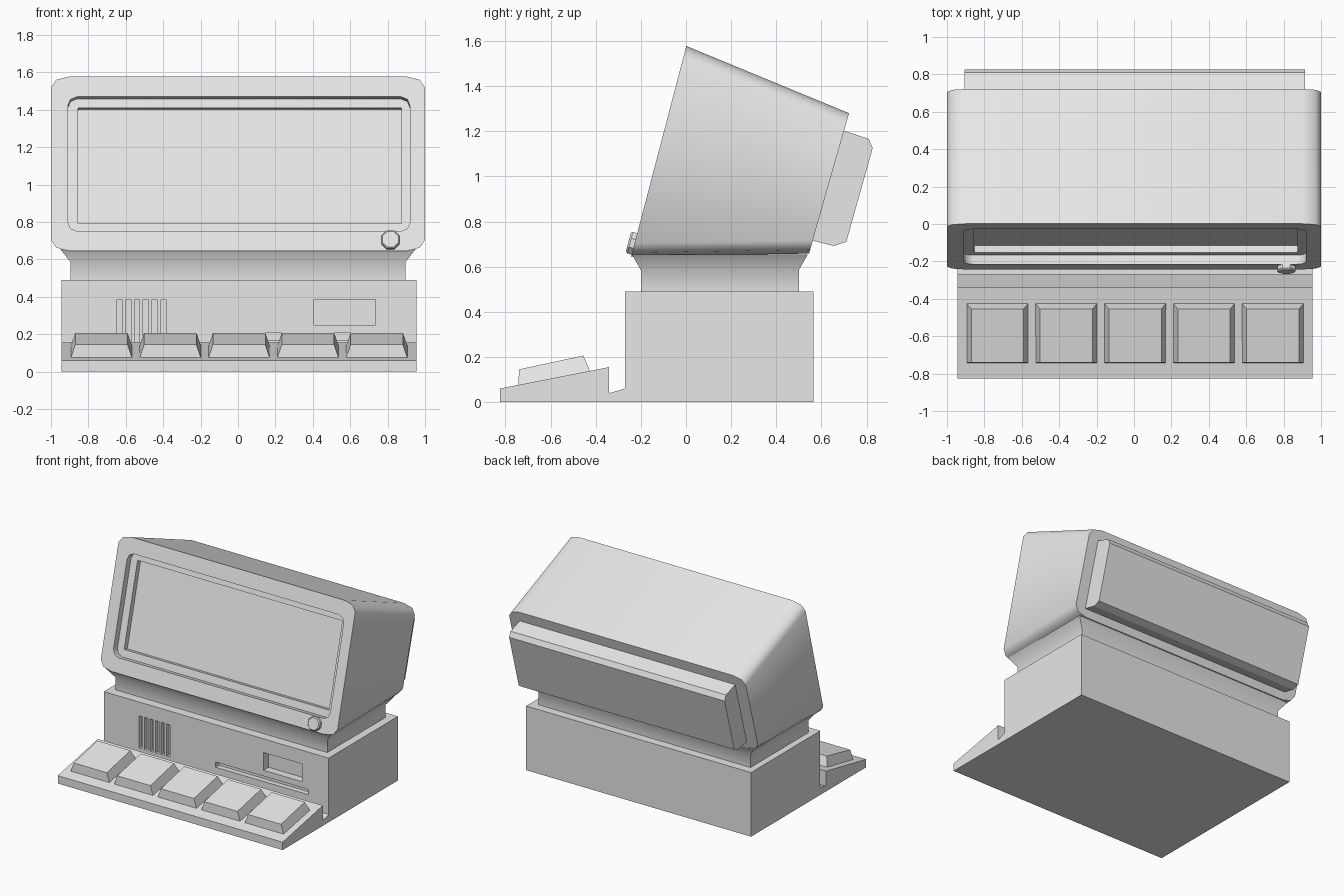
import bpy, bmesh, math
from mathutils import Vector

cube = bpy.data.objects.get("Cube")
if cube:
    bpy.data.objects.remove(cube)

grey = bpy.data.materials.new("plain_grey")
grey.use_nodes = True
grey.diffuse_color = (0.8, 0.8, 0.8, 1)
grey.node_tree.nodes["Principled BSDF"].inputs["Base Color"].default_value = (0.8, 0.8, 0.8, 1)


def loft(name, loops, smooth=None):
    """Skin matching closed loops and cap both ends."""
    bm = bmesh.new()
    rings = [[bm.verts.new(p) for p in loop] for loop in loops]
    for a, b in zip(rings, rings[1:]):
        for i in range(len(a)):
            j = (i + 1) % len(a)
            bm.faces.new((a[i], a[j], b[j], b[i]))
    bm.faces.new(rings[0])
    bm.faces.new(rings[-1])
    bmesh.ops.recalc_face_normals(bm, faces=bm.faces)
    mesh = bpy.data.meshes.new(name)
    bm.to_mesh(mesh)
    bm.free()
    mesh.materials.append(grey)
    ob = bpy.data.objects.new(name, mesh)
    bpy.context.collection.objects.link(ob)
    if smooth:
        bpy.ops.object.select_all(action='DESELECT')
        ob.select_set(True)
        bpy.context.view_layer.objects.active = ob
        bpy.ops.object.shade_smooth_by_angle(angle=math.radians(smooth))
    return ob


def extrude_x(name, profile, x0, x1):
    return loft(name, [[(x, y, z) for y, z in profile] for x in (x0, x1)])


def rect(x0, x1, y0, y1, z):
    return [(x0, y0, z), (x1, y0, z), (x1, y1, z), (x0, y1, z)]


def rounded(x0, x1, low, high, rx, rs):
    """Rounded rectangle on the tilted plane from low (y, z) to high (y, z)."""
    low, high = Vector(low), Vector(high)
    length = (high - low).length
    pts = []
    corners = ((x1 - rx, length - rs, 0), (x0 + rx, length - rs, 90),
               (x0 + rx, rs, 180), (x1 - rx, rs, 270))
    for cx, cs, start in corners:
        for step in range(3):
            a = math.radians(start + 45 * step)
            p = low.lerp(high, (cs + rs * math.sin(a)) / length)
            pts.append((cx + rx * math.cos(a), p.x, p.y))
    return pts


# Base with sloping key tray
LEFT, RIGHT = -0.945, 0.955
base = extrude_x("base_and_tray", [
    (-0.825, 0), (-0.825, 0.06), (-0.34, 0.155), (-0.34, 0.04), (-0.27, 0.06),
    (-0.27, 0.49), (0.565, 0.49), (0.565, 0)], LEFT, RIGHT)


# Vents, drive window and drive slot cut into the base front
def cut(x0, x1, z0, z1, depth):
    cutter = loft("front_cutter", [rect(x0, x1, -0.3, depth - 0.27, z) for z in (z0, z1)])
    cutter.hide_render = True
    mod = base.modifiers.new("cut", 'BOOLEAN')
    mod.operation = 'DIFFERENCE'
    mod.solver = 'EXACT'
    mod.object = cutter
    bpy.context.view_layer.objects.active = base
    bpy.ops.object.modifier_apply(modifier=mod.name)
    bpy.data.objects.remove(cutter)


for i in range(6):
    x = -0.648 + 0.047 * i
    cut(x, x + 0.028, 0.14, 0.385, 0.03)
cut(0.405, 0.735, 0.25, 0.385, 0.06)
cut(0.0, 0.785, 0.165, 0.205, 0.04)

# Five wedge keys
for i in range(5):
    cx = -0.73 + 0.368 * i
    w, t = 0.165, 0.14
    loft(f"key_{i + 1}", [
        [(cx - w, -0.742, 0.07), (cx + w, -0.742, 0.07), (cx + w, -0.424, 0.135), (cx - w, -0.424, 0.135)],
        [(cx - t, -0.74, 0.145), (cx + t, -0.74, 0.145), (cx + t, -0.455, 0.206), (cx - t, -0.455, 0.206)]])

# Flared neck
loft("neck", [rect(-0.895, 0.895, -0.2, 0.5, 0.48),
              rect(-0.895, 0.895, -0.2, 0.5, 0.585),
              rect(-0.95, 0.95, -0.24, 0.54, 0.655)], 50)

# Monitor shell with stepped screen recess
ORIGIN = Vector((-0.243, 0.645))
UP = Vector((0.2535, 0.9673))
INWARD = Vector((0.9673, -0.2535))


def on_face(s, depth=0.0):
    return ORIGIN + UP * s + INWARD * depth


def face_loop(x0, x1, s0, s1, depth, rx, rs):
    return rounded(x0, x1, on_face(s0, depth), on_face(s1, depth), rx, rs)


loft("monitor", [
    rounded(-1, 1, (0.545, 0.658), (0.722, 1.28), 0.1, 0.06),
    face_loop(-1, 1, 0, 0.964, 0, 0.1, 0.06),
    face_loop(-0.91, 0.92, 0.109, 0.853, 0, 0.05, 0.05),
    face_loop(-0.91, 0.92, 0.109, 0.853, 0.05, 0.05, 0.05),
    face_loop(-0.855, 0.875, 0.164, 0.804, 0.05, 0.004, 0.004),
    face_loop(-0.855, 0.875, 0.164, 0.804, 0.09, 0.004, 0.004)], 50)

# Rear housing
extrude_x("rear_housing", [(0.6, 1.235), (0.81, 1.165), (0.827, 1.125), (0.71, 0.71),
                           (0.655, 0.692), (0.5, 0.73)], -0.905, 0.915)


# Eight-sided knob on the bezel
def knob_ring(radius, depth):
    ring = []
    for i in range(8):
        a = math.radians(45 * i + 22.5)
        p = on_face(0.058 + radius * math.sin(a), depth)
        ring.append((0.815 + radius * math.cos(a), p.x, p.y))
    return ring


loft("knob", [knob_ring(0.053, 0.02), knob_ring(0.053, -0.02), knob_ring(0.046, -0.028)])
